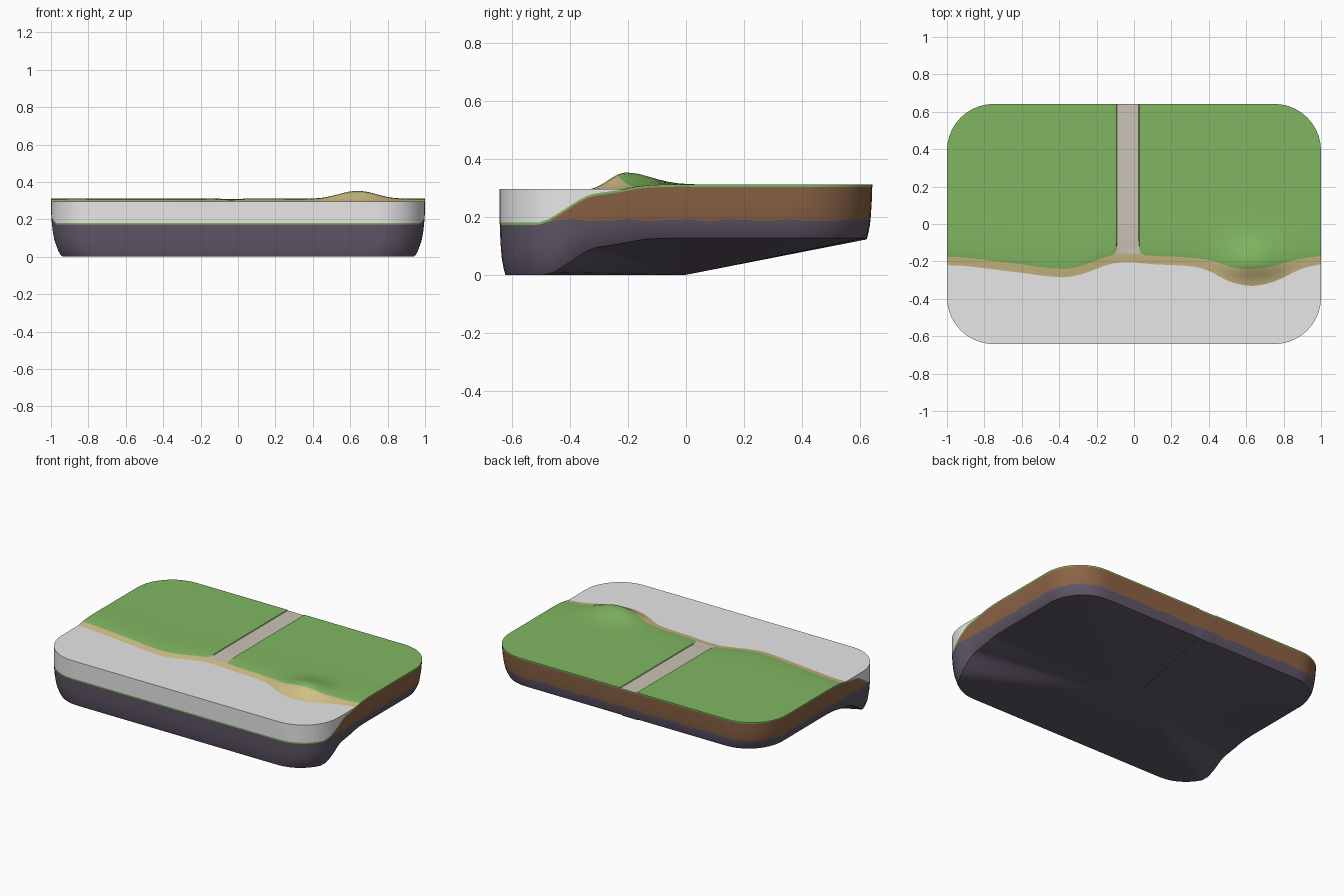
import bpy, bmesh, math

cube = bpy.data.objects.get("Cube")
if cube:
    bpy.data.objects.remove(cube, do_unlink=True)


def material(name, r, g, b):
    m = bpy.data.materials.new(name)
    m.use_nodes = True
    m.diffuse_color = (r, g, b, 1)
    m.node_tree.nodes["Principled BSDF"].inputs["Base Color"].default_value = (r, g, b, 1)
    return m


GRASS, SAND, PATH, SOIL, ROCK = range(5)
land_mats = [material("grass green", 0.22, 0.47, 0.12),
             material("beach sand", 0.64, 0.52, 0.24),
             material("path stone", 0.60, 0.54, 0.47),
             material("soil brown", 0.26, 0.125, 0.06),
             material("slate rock", 0.118, 0.095, 0.14)]
water_mat = material("water grey", 0.8, 0.8, 0.8)

HALF_X, HALF_Y, RADIUS = 1.0, 0.642, 0.25
WATER_Z, DEPTH, ROCK_Z, LIP = 0.295, 0.185, 0.188, 0.008
PATH_L, PATH_R = -0.09, 0.025
FRONT_ROWS, SAND_ROWS, BACK_ROWS = 14, 3, 22

SHORE = [(-1, -.22), (-.9, -.225), (-.65, -.255), (-.38, -.285), (-.27, -.265),
         (-.13, -.215), (-.03, -.205), (.1, -.215), (.3, -.225), (.42, -.245),
         (.52, -.292), (.63, -.315), (.74, -.288), (.85, -.242), (1, -.215)]
SLOPE = [(-.3, .18), (-.27, .184), (-.18, .241), (-.12, .274), (-.05, .287),
         (0, .295), (.06, .306), (.15, .311), (.3, .311)]


def curve(pts, x):
    """Smooth curve through points, held flat past its ends."""
    if x <= pts[0][0]:
        return pts[0][1]
    if x >= pts[-1][0]:
        return pts[-1][1]
    i = next(k for k in range(len(pts) - 1) if x <= pts[k + 1][0])

    def slope(k):
        a, b = pts[max(k - 1, 0)], pts[min(k + 1, len(pts) - 1)]
        return (b[1] - a[1]) / (b[0] - a[0])
    (x0, y0), (x1, y1) = pts[i], pts[i + 1]
    w = x1 - x0
    t = (x - x0) / w
    s = t * t * (3 - 2 * t)
    return (y0 + (y1 - y0) * s + w * slope(i) * t * (1 - t) ** 2
            - w * slope(i + 1) * t * t * (1 - t))


def bell(v, width):
    return math.exp(-0.5 * (v / width) ** 2)


def height(x, y):
    """Ground height: sea floor, beach slope, meadow, one dune and the sunken path."""
    z = curve(SLOPE, y - curve(SHORE, x))
    z += 0.043 * bell(x - 0.64, 0.1) * bell(y + 0.21, 0.05 if y < -0.21 else 0.085)
    if PATH_L - 0.001 < x < PATH_R + 0.001 and y > -0.15:
        z -= 0.004
    return z


def half_depth(x):
    over = max(abs(x) - (HALF_X - RADIUS), 0)
    return HALF_Y - RADIUS + math.sqrt(max(RADIUS ** 2 - over ** 2, 0))


# Column positions: rounded corners, even middle, and the path edges
inner = HALF_X - RADIUS
corner = [inner + RADIUS * math.sin(math.pi / 2 * k / 10) for k in range(1, 11)]
xs = [inner * (k / 24 - 1) for k in range(49)]
xs = [x for x in xs if min(abs(x - PATH_L), abs(x - PATH_R)) > 0.012]
xs = sorted(xs + corner + [-x for x in corner]
            + [PATH_L - 0.004, PATH_L, PATH_R, PATH_R + 0.004])


def column(x):
    """Points from the front edge over the beach to the back edge."""
    reach, shore = half_depth(x), curve(SHORE, x)
    grass = shore + 0.045 + 0.03 * bell(x - 0.63, 0.1)
    ys = [-reach + (shore + reach) * k / FRONT_ROWS for k in range(FRONT_ROWS)]
    ys += [shore + (grass - shore) * k / SAND_ROWS for k in range(SAND_ROWS)]
    ys += [grass + (reach - grass) * (k / BACK_ROWS) ** 1.4 for k in range(BACK_ROWS + 1)]
    pts = []
    for y in ys:
        # The path flares where it meets the beach
        flare = 0.018 * math.exp(-abs(y - grass) / 0.018)
        side = 0
        if PATH_L - 0.01 < x < PATH_L + 0.001:
            side = -1
        elif PATH_R - 0.001 < x < PATH_R + 0.01:
            side = 1
        pts.append((x + side * flare, y, height(x, y)))
    return pts


columns = [column(x) for x in xs]
last_c, last_r = len(xs) - 1, len(columns[0]) - 1
shore_row, grass_row = FRONT_ROWS, FRONT_ROWS + SAND_ROWS


def finish(name, bm, mats, angle):
    bmesh.ops.remove_doubles(bm, verts=bm.verts, dist=0.0002)
    bmesh.ops.recalc_face_normals(bm, faces=bm.faces)
    mesh = bpy.data.meshes.new(name)
    bm.to_mesh(mesh)
    bm.free()
    for m in mats:
        mesh.materials.append(m)
    ob = bpy.data.objects.new(name, mesh)
    bpy.context.collection.objects.link(ob)
    bpy.ops.object.select_all(action="DESELECT")
    ob.select_set(True)
    bpy.context.view_layer.objects.active = ob
    bpy.ops.object.shade_smooth_by_angle(angle=math.radians(angle))


def skin(bm, a, b, mat=0):
    """Quads between two equally long rows of vertices."""
    for i in range(len(a) - 1):
        bm.faces.new((a[i], a[i + 1], b[i + 1], b[i])).material_index = mat


# Land: top surface
bm = bmesh.new()
grid = [[bm.verts.new(p) for p in col] for col in columns]
for c in range(last_c):
    on_path = PATH_L - 0.001 < (xs[c] + xs[c + 1]) / 2 < PATH_R + 0.001
    skin(bm, grid[c][:grass_row + 1], grid[c + 1][:grass_row + 1], SAND)
    skin(bm, grid[c][grass_row:], grid[c + 1][grass_row:], PATH if on_path else GRASS)

# Land: skirt of grass lip, soil and slate, narrowing towards the base
rim = ([col[0] for col in grid] + grid[-1][1:]
       + [col[-1] for col in reversed(grid[:-1])] + grid[0][-2:0:-1])
rim.append(rim[0])


def ring(level):
    out = []
    for v in rim[:-1]:
        x, y, z = v.co
        base = max(z - DEPTH, 0)
        low = level(x, y, z, base)
        t = (z - low) / (z - base)
        f = 1 - 0.012 * t - 0.026 * t ** 4
        out.append(bm.verts.new((x * f, y * (1 - (1 - f) * 0.8), low)))
    return out + [out[0]]


def rock_line(x, y, z, base):
    wave = 0.003 * math.sin(x * 21 + y * 33) + 0.002 * math.sin(x * 47 - y * 58)
    return min(z - LIP, ROCK_Z + wave)


def between(t):
    def level(x, y, z, base):
        top = rock_line(x, y, z, base)
        return top + (base - top) * t
    return level


rings = [rim, ring(lambda x, y, z, base: z - LIP)]
rings.append(ring(lambda x, y, z, base: (z - LIP + rock_line(x, y, z, base)) / 2))
rings += [ring(between(t)) for t in (0, 0.35, 0.65, 0.88, 1)]
for i, mat in enumerate([GRASS, SOIL, SOIL] + [ROCK] * 4):
    skin(bm, rings[i], rings[i + 1], mat)

# Land: underside fanning to a low centre point
tip = bm.verts.new((0, 0, 0))
for a, b in zip(rings[-1], rings[-1][1:]):
    bm.faces.new((a, b, tip)).material_index = ROCK
finish("island_ground", bm, land_mats, 40)

# Water: flat surface with a wall down to the sea floor edge
bm = bmesh.new()
tops = [[bm.verts.new((x, p[1], WATER_Z)) for p in col[:shore_row + 1]]
        for x, col in zip(xs, columns)]
for a, b in zip(tops, tops[1:]):
    skin(bm, a, b)
edge = tops[0][::-1] + [t[0] for t in tops[1:-1]] + tops[-1]
feet = [bm.verts.new((v.co.x, v.co.y, min(WATER_Z, height(v.co.x, v.co.y)))) for v in edge]
skin(bm, edge, feet)
finish("water", bm, [water_mat], 40)
